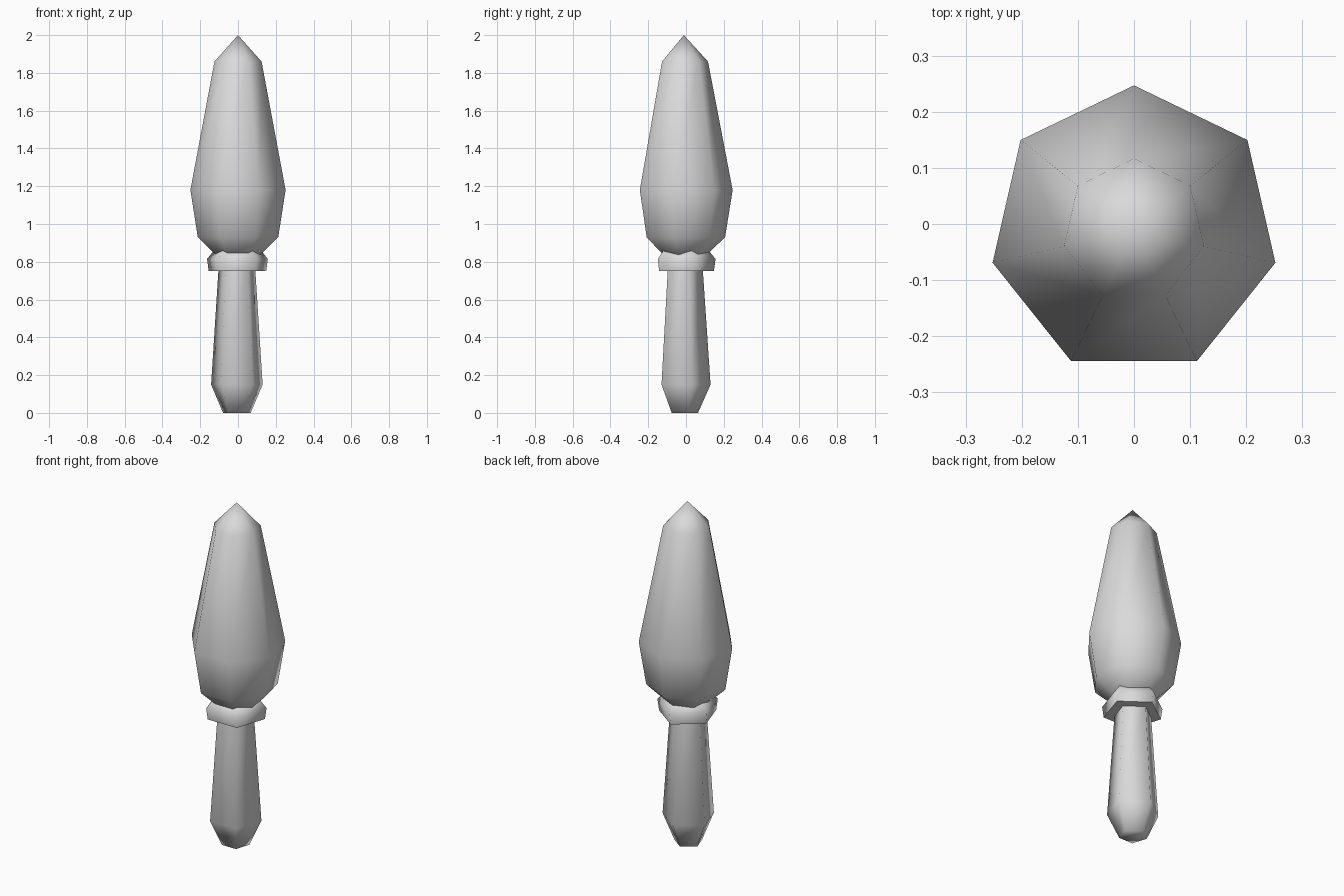
import bpy, bmesh, math

if "Cube" in bpy.data.objects:
    bpy.data.objects.remove(bpy.data.objects["Cube"])

grey = bpy.data.materials.new("plain grey")
grey.diffuse_color = (0.7, 0.7, 0.7, 1)
grey.use_nodes = True
grey.node_tree.nodes["Principled BSDF"].inputs["Base Color"].default_value = grey.diffuse_color


def lathe(name, sides, centre, rings, angle):
    """Stack of regular polygons (radius, z), one corner facing the back (+y)."""
    bm = bmesh.new()
    cx, cy = centre
    loops = []
    for r, z in rings:
        if r == 0:
            loops.append([bm.verts.new((cx, cy, z))])
            continue
        loops.append([bm.verts.new((cx + r * math.cos(math.pi / 2 + math.tau * i / sides),
                                    cy + r * math.sin(math.pi / 2 + math.tau * i / sides), z))
                      for i in range(sides)])
    for a, b in zip(loops, loops[1:]):
        for i in range(sides):
            j = (i + 1) % sides
            if len(b) == 1:
                bm.faces.new((a[i], a[j], b[0]))
            else:
                bm.faces.new((a[i], a[j], b[j], b[i]))
    # Close the flat ends
    bm.faces.new(loops[0][::-1])
    if len(loops[-1]) > 1:
        bm.faces.new(loops[-1])
    bmesh.ops.recalc_face_normals(bm, faces=bm.faces)
    mesh = bpy.data.meshes.new(name)
    bm.to_mesh(mesh)
    bm.free()
    mesh.materials.append(grey)
    obj = bpy.data.objects.new(name, mesh)
    bpy.context.collection.objects.link(obj)
    bpy.ops.object.select_all(action='DESELECT')
    obj.select_set(True)
    bpy.context.view_layer.objects.active = obj
    bpy.ops.object.shade_smooth_by_angle(angle=math.radians(angle))
    return obj


# Five-sided tapering handle
lathe("handle", 5, (-0.006, -0.0135),
      [(0.077, 0), (0.1435, 0.15), (0.101, 0.78)], 75)

# Five-sided collar between handle and head
lathe("collar", 5, (-0.003, -0.0125),
      [(0.16, 0.75), (0.169, 0.815), (0.125, 0.868)], 75)

# Seven-sided pointed head
lathe("head", 7, (0, -0.0115),
      [(0.09, 0.81), (0.145, 0.86), (0.2185, 0.93), (0.2585, 1.18),
       (0.128, 1.86), (0, 2.0)], 75)
